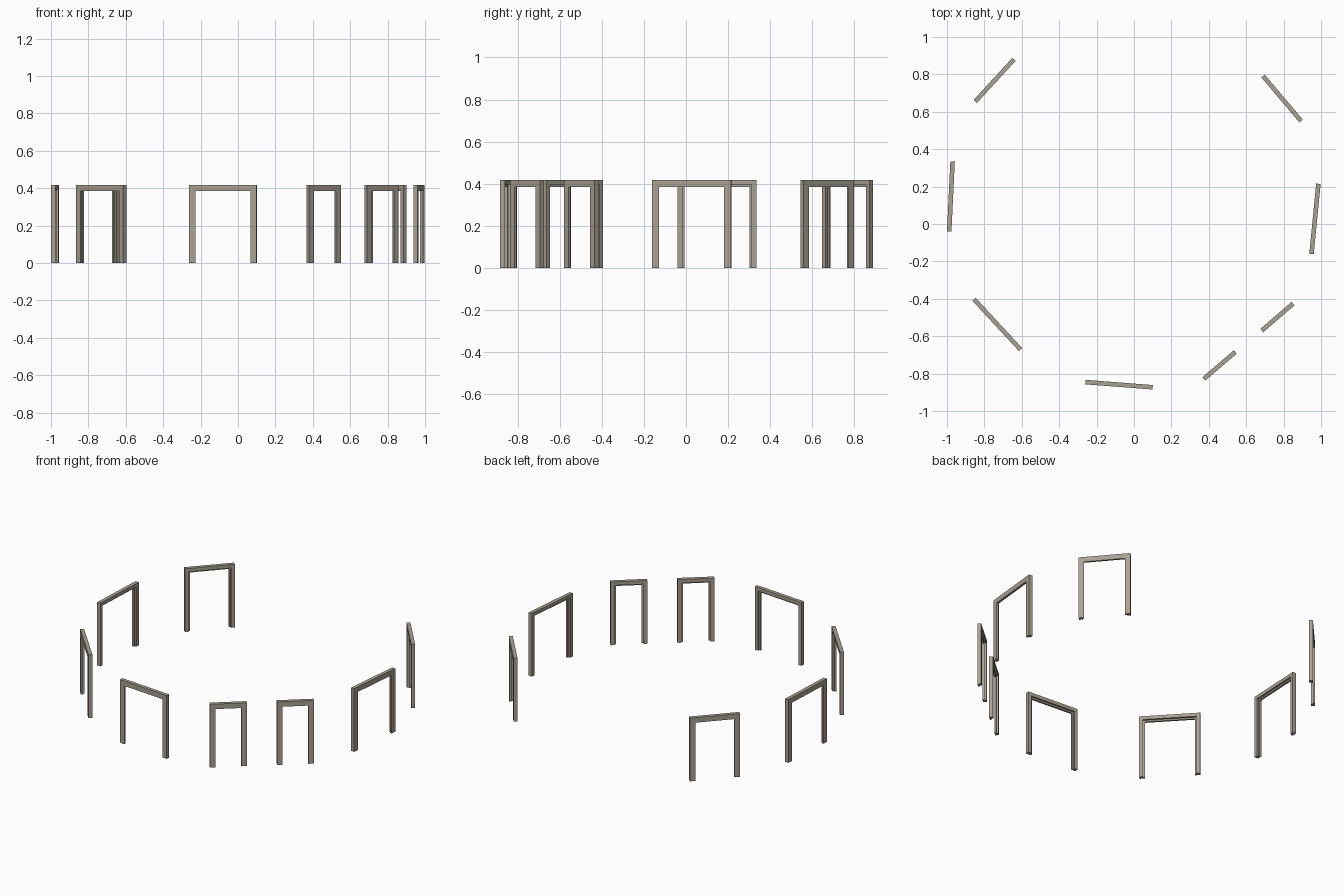
import bpy
import bmesh
from math import atan2
from mathutils import Vector

default_cube = bpy.data.objects.get("Cube")
if default_cube:
    bpy.data.objects.remove(default_cube, do_unlink=True)

HEIGHT = 0.417
HALF_DEPTH = 0.012
FACE_WIDTH = 0.033
REBATE_WIDTH = 0.01

# Ground ends of each frame, ordered counterclockwise around the ring
FRAMES = {
    "front_frame": ((-0.26, -0.845), (0.10, -0.873)),
    "front_left_inner_frame": ((0.373, -0.828), (0.542, -0.684)),
    "front_left_outer_frame": ((0.683, -0.57), (0.85, -0.426)),
    "left_frame": ((0.949, -0.16), (0.986, 0.215)),
    "back_left_frame": ((0.893, 0.551), (0.69, 0.791)),
    "back_right_frame": ((-0.642, 0.88), (-0.849, 0.655)),
    "right_frame": ((-0.97, 0.335), (-0.988, -0.04)),
    "front_right_frame": ((-0.856, -0.402), (-0.606, -0.672)),
}

# One weathered taupe colour for every frame
taupe = bpy.data.materials.new("taupe_frame")
taupe.use_nodes = True
colour = (0.40, 0.36, 0.29, 1)
taupe.diffuse_color = colour
taupe.node_tree.nodes["Principled BSDF"].inputs["Base Color"].default_value = colour

# L-shaped section: (inset from the outer edge, depth towards the ring centre)
STEP = FACE_WIDTH - REBATE_WIDTH
SECTION = [
    (0, -HALF_DEPTH),
    (FACE_WIDTH, -HALF_DEPTH),
    (FACE_WIDTH, 0),
    (STEP, 0),
    (STEP, HALF_DEPTH),
    (0, HALF_DEPTH),
]


def door_frame(name, start, end):
    """Sweep the section up one jamb, across the head and down the other."""
    start, end = Vector(start), Vector(end)
    half = (end - start).length / 2
    bm = bmesh.new()
    rings = []
    for side, top in ((-1, False), (-1, True), (1, True), (1, False)):
        rings.append([
            bm.verts.new((side * (half - inset), depth, HEIGHT - inset if top else 0))
            for inset, depth in SECTION
        ])
    for a, b in zip(rings, rings[1:]):
        for i in range(len(SECTION)):
            j = (i + 1) % len(SECTION)
            bm.faces.new((a[i], a[j], b[j], b[i]))
    # Feet
    bm.faces.new(rings[0])
    bm.faces.new(rings[-1])
    bmesh.ops.recalc_face_normals(bm, faces=bm.faces)
    mesh = bpy.data.meshes.new(name)
    bm.to_mesh(mesh)
    bm.free()
    mesh.materials.append(taupe)
    obj = bpy.data.objects.new(name, mesh)
    middle = (start + end) / 2
    obj.location = (middle.x, middle.y, 0)
    obj.rotation_euler.z = atan2(end.y - start.y, end.x - start.x)
    bpy.context.collection.objects.link(obj)


for name, (start, end) in FRAMES.items():
    door_frame(name, start, end)
